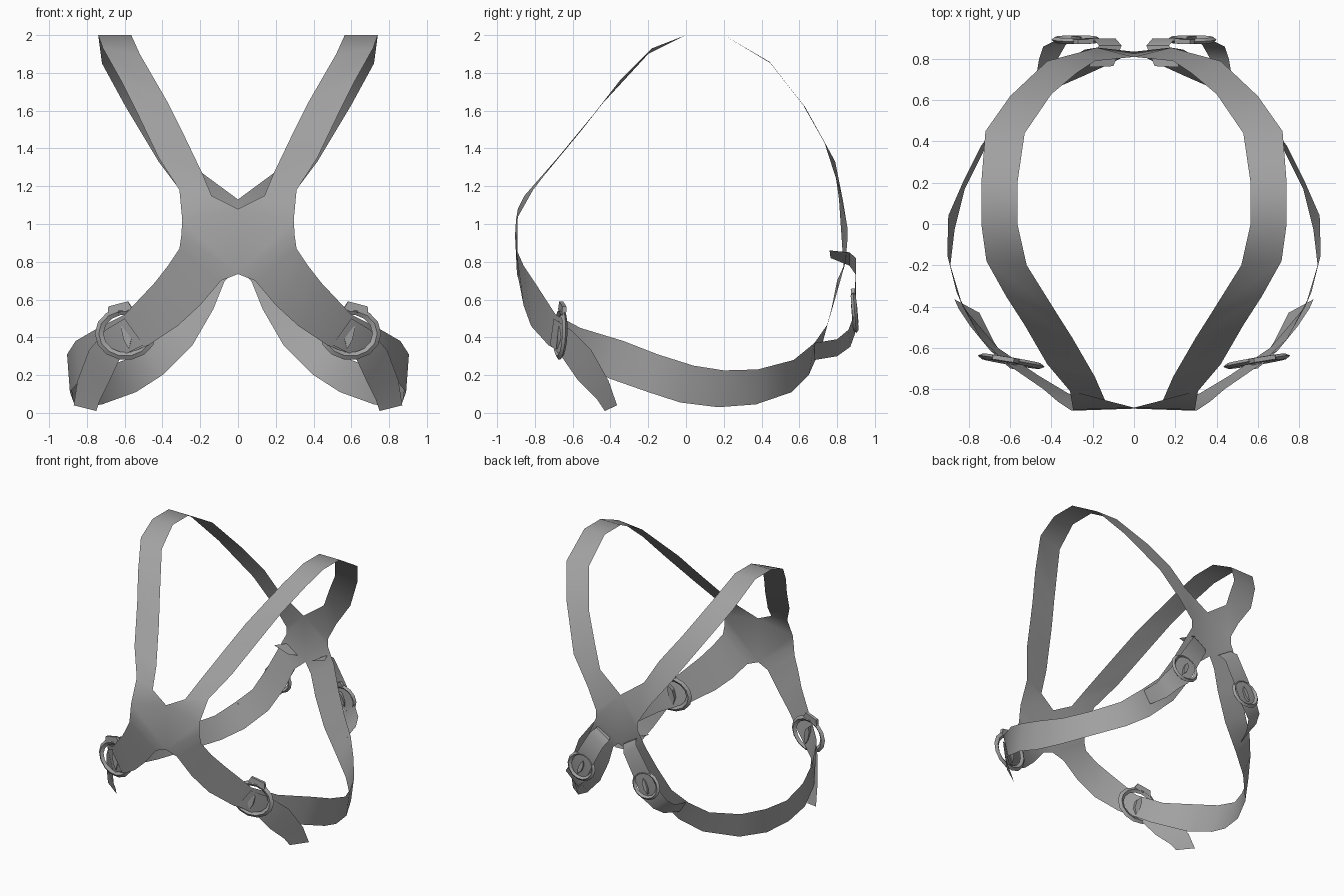
import bpy, bmesh, math
from mathutils import Vector

if "Cube" in bpy.data.objects:
    bpy.data.objects.remove(bpy.data.objects["Cube"])

grey = bpy.data.materials.new("strap_grey")
grey.diffuse_color = (0.36, 0.36, 0.36, 1)
grey.use_nodes = True
grey.node_tree.nodes["Principled BSDF"].inputs["Base Color"].default_value = grey.diffuse_color


def finish(name, bm, angle=40):
    """Turn a right-hand part into a mirrored, smoothed object."""
    bmesh.ops.recalc_face_normals(bm, faces=bm.faces)
    me = bpy.data.meshes.new(name)
    bm.to_mesh(me)
    bm.free()
    me.materials.append(grey)
    ob = bpy.data.objects.new(name, me)
    bpy.context.collection.objects.link(ob)
    m = ob.modifiers.new("mirror", 'MIRROR')
    m.use_clip = True
    m.merge_threshold = 0.002
    bpy.ops.object.select_all(action='DESELECT')
    bpy.context.view_layer.objects.active = ob
    ob.select_set(True)
    bpy.ops.object.shade_smooth_by_angle(angle=math.radians(angle))
    return ob


def ribbon(name, rows, closed=False):
    """Flat strap from rows of (inner edge xyz, outer edge xyz)."""
    bm = bmesh.new()
    vs = [(bm.verts.new(r[:3]), bm.verts.new(r[3:])) for r in rows]
    for i in range(len(vs) if closed else len(vs) - 1):
        a, b = vs[i], vs[(i + 1) % len(vs)]
        bm.faces.new((a[0], a[1], b[1], b[0]))
    return finish(name, bm)


def buckle(name, centre, u, v, ru, rv, tongue_dir):
    """Flat eight-sided-looking ring with a pin, lying in the plane of u and v."""
    bm = bmesh.new()
    c, u, v = Vector(centre), Vector(u).normalized(), Vector(v).normalized()
    n = u.cross(v).normalized()
    rings, count = [], 14
    for i in range(count):
        a = math.tau * i / count
        d = u * math.cos(a) * ru + v * math.sin(a) * rv
        rings.append([bm.verts.new(c + d * s + n * h)
                      for s, h in ((1, 0), (.86, .014), (.72, 0), (.86, -.014))])
    for i in range(count):
        a, b = rings[i], rings[(i + 1) % count]
        for k in range(4):
            bm.faces.new((a[k], a[(k + 1) % 4], b[(k + 1) % 4], b[k]))
    # squared keeper lug on the strap side of the ring
    t = (u * tongue_dir[0] + v * tongue_dir[1]).normalized()
    s = n.cross(t)
    r = (ru + rv) / 2

    def block(points, h):
        lo = [bm.verts.new(c + t * p * r + s * q * r - n * h) for p, q in points]
        hi = [bm.verts.new(c + t * p * r + s * q * r + n * h) for p, q in points]
        bm.faces.new(lo)
        bm.faces.new(hi)
        for k in range(len(points)):
            j = (k + 1) % len(points)
            bm.faces.new((lo[k], lo[j], hi[j], hi[k]))
    block([(.76, -.45), (1.06, -.35), (1.06, .35), (.76, .45)], .011)
    # pin
    block([(.45, 0), (.2, .16), (-.25, .16), (-.55, 0), (-.25, -.1), (.2, -.1)], .016)
    return finish(name, bm, 30)


# Shoulder run: front centre, over the top, to back centre
shoulder = [
    (0, -.89, 1.08, .295, -.9, 1.02),
    (.14, -.855, 1.15, .31, -.81, 1.18),
    (.19, -.74, 1.27, .42, -.68, 1.35),
    (.30, -.55, 1.5, .53, -.49, 1.58),
    (.37, -.44, 1.64, .62, -.35, 1.76),
    (.52, -.2, 1.9, .715, -.18, 1.93),
    (.565, 0, 2, .74, 0, 2),
    (.565, .2, 2, .74, .2, 2),
    (.53, .44, 1.86, .72, .45, 1.85),
    (.40, .63, 1.62, .60, .62, 1.63),
    (.28, .73, 1.44, .42, .79, 1.33),
    (.19, .79, 1.27, .27, .83, 1.13),
    (0, .81, 1.13, .18, .855, .98),
]
# Lower run: back centre, around the side, to front centre
lower = [
    (0, .835, .76, .18, .855, .92),
    (.07, .80, .70, .24, .845, .80),
    (.13, .77, .55, .31, .80, .64),
    (.24, .72, .36, .40, .75, .47),
    (.40, .65, .20, .50, .68, .37),
    (.54, .56, .11, .60, .57, .28),
    (.72, .37, .045, .74, .38, .23),
    (.82, .17, .03, .83, .20, .225),
    (.87, -.03, .055, .90, .04, .25),
    (.89, -.2, .11, .905, -.15, .31),
    (.83, -.4, .18, .86, -.33, .38),
    (.66, -.6, .28, .74, -.56, .45),
    (.47, -.73, .36, .60, -.69, .52),
    (.32, -.82, .46, .44, -.80, .69),
    (.20, -.86, .57, .37, -.86, .78),
    (.09, -.885, .70, .31, -.9, .87),
    (0, -.895, .735, .30, -.905, .94),
]
ribbon("harness_straps", shoulder + lower, closed=True)

# Loose strap end hanging below the front buckle
ribbon("front_strap_tail", [
    (.50, -.72, .36, .60, -.70, .50),
    (.62, -.66, .30, .70, -.61, .44),
    (.68, -.57, .17, .79, -.50, .33),
    (.73, -.47, .07, .85, -.41, .17),
    (.75, -.43, .01, .87, -.365, .04),
])

# Short strap threaded through the back leg and its buckle
ribbon("back_buckle_strap", [
    (.10, .765, .82, .22, .76, .86),
    (.06, .865, .78, .17, .865, .85),
    (.09, .90, .73, .20, .90, .82),
    (.17, .90, .58, .30, .895, .66),
    (.25, .895, .42, .38, .89, .52),
    (.33, .87, .35, .44, .86, .44),
    (.37, .80, .30, .46, .80, .39),
    (.42, .68, .28, .48, .68, .37),
])

# Buckles
buckle("front_buckle", (.595, -.665, .42), (1, .17, 0), (0, .04, 1), .165, .14, (.25, 1))
buckle("back_buckle", (.28, .893, .53), (1, 0, 0), (0, -.08, 1), .12, .11, (-.4, 1))
